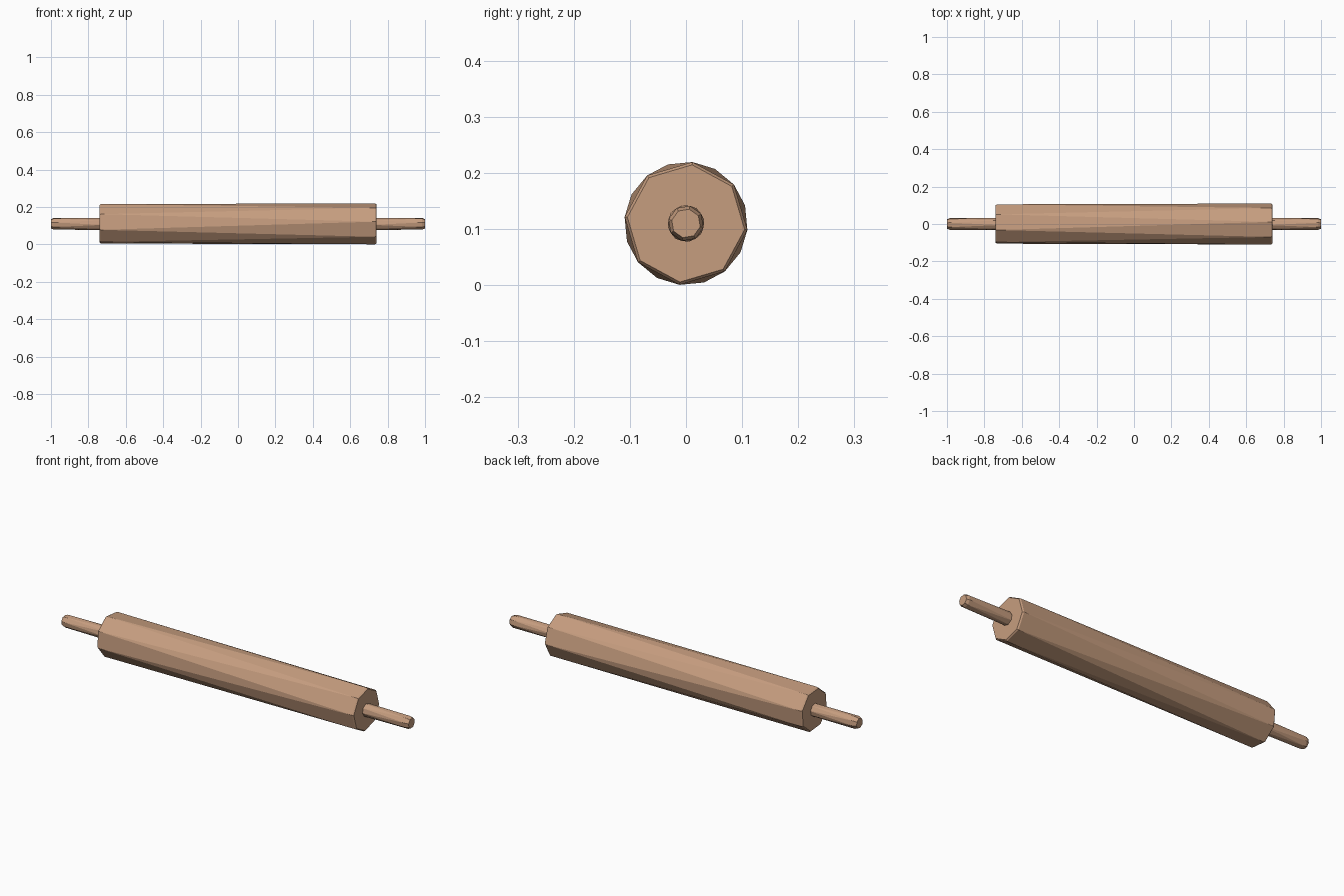
import bpy, bmesh, math

if "Cube" in bpy.data.objects:
    bpy.data.objects.remove(bpy.data.objects["Cube"])

ZC = 0.11  # axis height

wood = bpy.data.materials.new("warm_wood")
wood.diffuse_color = (0.565, 0.337, 0.212, 1)
wood.use_nodes = True
wood.node_tree.nodes["Principled BSDF"].inputs["Base Color"].default_value = wood.diffuse_color


def faceted_rod(name, rings, sides):
    """Convex low-poly rod along x; rings are (x, radius, start angle in degrees)."""
    bm = bmesh.new()
    for x, r, a0 in rings:
        for i in range(sides):
            a = math.radians(a0 + 360 * i / sides)
            bm.verts.new((x, r * math.cos(a), ZC + r * math.sin(a)))
    bmesh.ops.convex_hull(bm, input=bm.verts[:])
    bmesh.ops.dissolve_limit(bm, angle_limit=math.radians(0.5),
                             verts=bm.verts[:], edges=bm.edges[:])
    bmesh.ops.recalc_face_normals(bm, faces=bm.faces[:])
    mesh = bpy.data.meshes.new(name)
    bm.to_mesh(mesh)
    bm.free()
    mesh.materials.append(wood)
    obj = bpy.data.objects.new(name, mesh)
    bpy.context.collection.objects.link(obj)
    return obj


# Roller: octagonal ends, twisted half a step against each other
faceted_rod("roller", [(-0.74, 0.105, 17), (-0.733, 0.11, 17),
                       (0.733, 0.11, -6), (0.74, 0.105, -6)], 8)

# Handles: thin rods with slightly rounded tips
for name, s in (("left_handle", -1), ("right_handle", 1)):
    faceted_rod(name, [(s * 0.72, 0.033, 10), (s * 0.985, 0.032, 32),
                       (s * 1.0, 0.026, 32)], 8)
